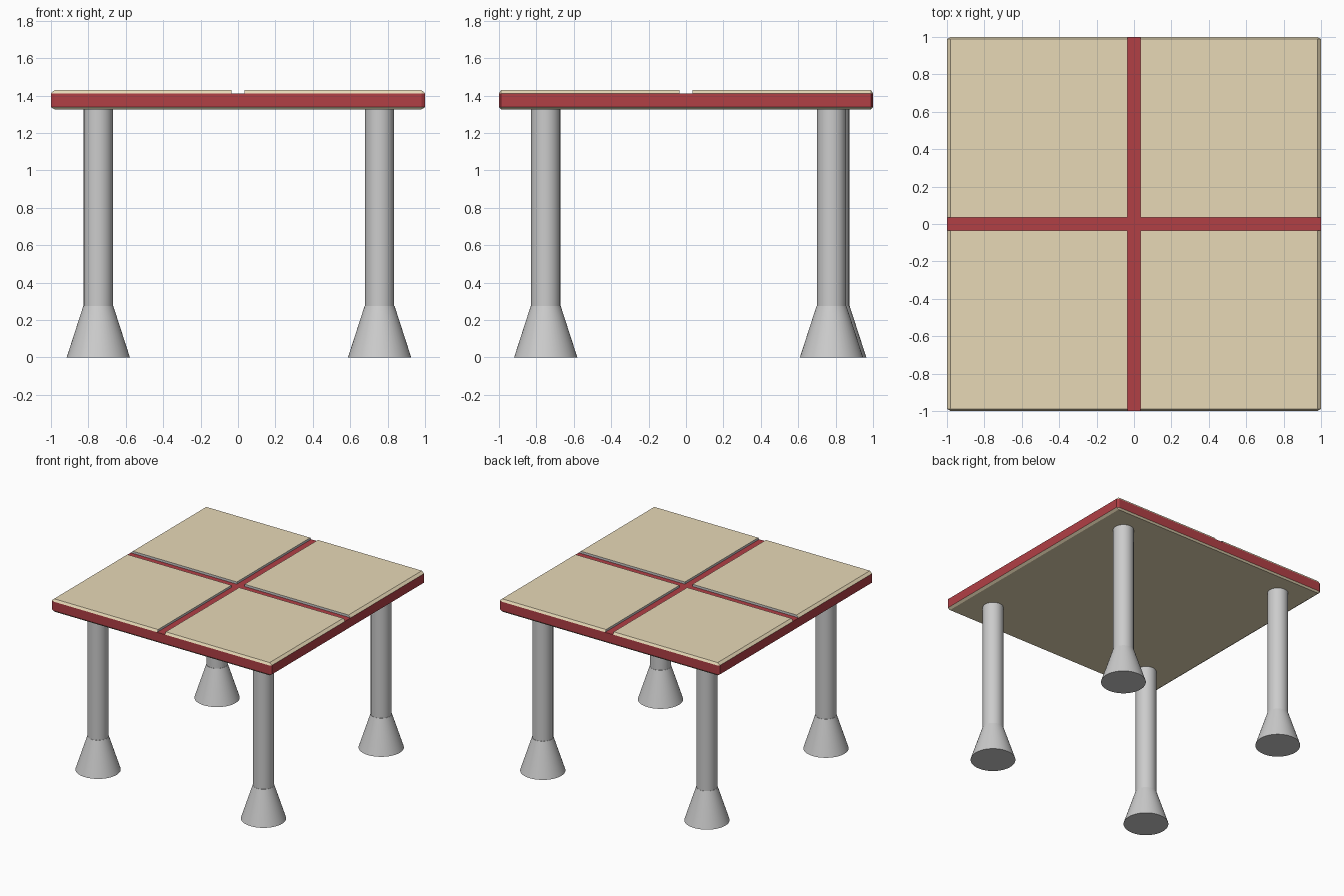
import bpy, math

if "Cube" in bpy.data.objects:
    bpy.data.objects.remove(bpy.data.objects["Cube"])

def material(name, rgb):
    m = bpy.data.materials.new(name)
    m.diffuse_color = (*rgb, 1)
    m.use_nodes = True
    m.node_tree.nodes["Principled BSDF"].inputs["Base Color"].default_value = m.diffuse_color
    return m

TAN = material("tan_laminate", (0.80, 0.69, 0.47))
RED = material("red_edging", (0.44, 0.05, 0.06))
GREY = material("groove_grey", (0.8, 0.8, 0.8))

CX, CY = 0.02, 0.012          # chamfer sizes along x and y
Z0, Z1, Z2, Z3 = 1.325, 1.338, 1.412, 1.43
G = 0.035                     # half width of the grooves

def mesh_object(name, verts, faces, mats, indices):
    me = bpy.data.meshes.new(name)
    me.from_pydata(verts, [], faces)
    for m in mats:
        me.materials.append(m)
    for p, i in zip(me.polygons, indices):
        p.material_index = i
    me.update()
    ob = bpy.data.objects.new(name, me)
    bpy.context.collection.objects.link(ob)
    return ob

# Slab: red chamfered band with a tan underside
outline = [(1, 1 - CY), (1 - CX, 1), (CX - 1, 1), (-1, 1 - CY),
           (-1, CY - 1), (CX - 1, -1), (1 - CX, -1), (1, CY - 1)]
under = [(sx * (1 - CX), sy * (1 - CY)) for sx, sy in ((1, 1), (-1, 1), (-1, -1), (1, -1))]
verts = [(x, y, z) for z in (Z2, Z1) for x, y in outline] + [(x, y, Z0) for x, y in under]
faces, idx = [tuple(range(8))], [0]
for i in range(8):
    j = (i + 1) % 8
    faces.append((i, 8 + i, 8 + j, j))
    idx.append(0)
for k in range(4):
    a, b, c = 8 + 2 * k, 9 + 2 * k, 8 + (2 * k + 2) % 8
    faces += [(a, 16 + k, b), (b, 16 + k, 16 + (k + 1) % 4, c)]
    idx += [1, 1]
faces.append((19, 18, 17, 16))
idx.append(1)
mesh_object("table_slab", verts, faces, [RED, TAN], idx)

# Four tan top panels with chamfered outer rims, separated by grooves
def panel(name, sx, sy):
    low = [(G, G), (1, G), (1, 1 - CY), (1 - CX, 1), (G, 1)]
    high = [(G, G), (1 - CX, G), (1 - CX, 1 - CY), (G, 1 - CY)]
    v = [(sx * x, sy * y, Z2) for x, y in low] + [(sx * x, sy * y, Z3) for x, y in high]
    f = [(5, 6, 7, 8), (1, 2, 7, 6), (2, 3, 7), (3, 4, 8, 7),
         (0, 1, 6, 5), (4, 0, 5, 8), (4, 3, 2, 1, 0)]
    if sx * sy < 0:
        f = [q[::-1] for q in f]
    mesh_object(name, v, f, [TAN, GREY], [0, 0, 0, 0, 1, 1, 0])

for side, sx in (("left", -1), ("right", 1)):
    for end, sy in (("front", -1), ("back", 1)):
        panel(f"{end}_{side}_panel", sx, sy)

# Legs: round posts on flared feet
def cone(name, x, y, z0, z1, r0, r1):
    bpy.ops.mesh.primitive_cone_add(vertices=48, radius1=r0, radius2=r1, depth=z1 - z0,
                                    location=(x, y, (z0 + z1) / 2))
    bpy.context.object.name = name
    bpy.ops.object.shade_smooth_by_angle(angle=math.radians(30))

for name, x, y in (("front_left", -0.747, -0.75), ("front_right", 0.757, -0.75),
                   ("back_left", -0.747, 0.795), ("back_right", 0.757, 0.778)):
    cone(name + "_leg", x, y, 0.275, Z0 + 0.002, 0.078, 0.078)
    cone(name + "_foot", x, y, 0, 0.275, 0.169, 0.08)
